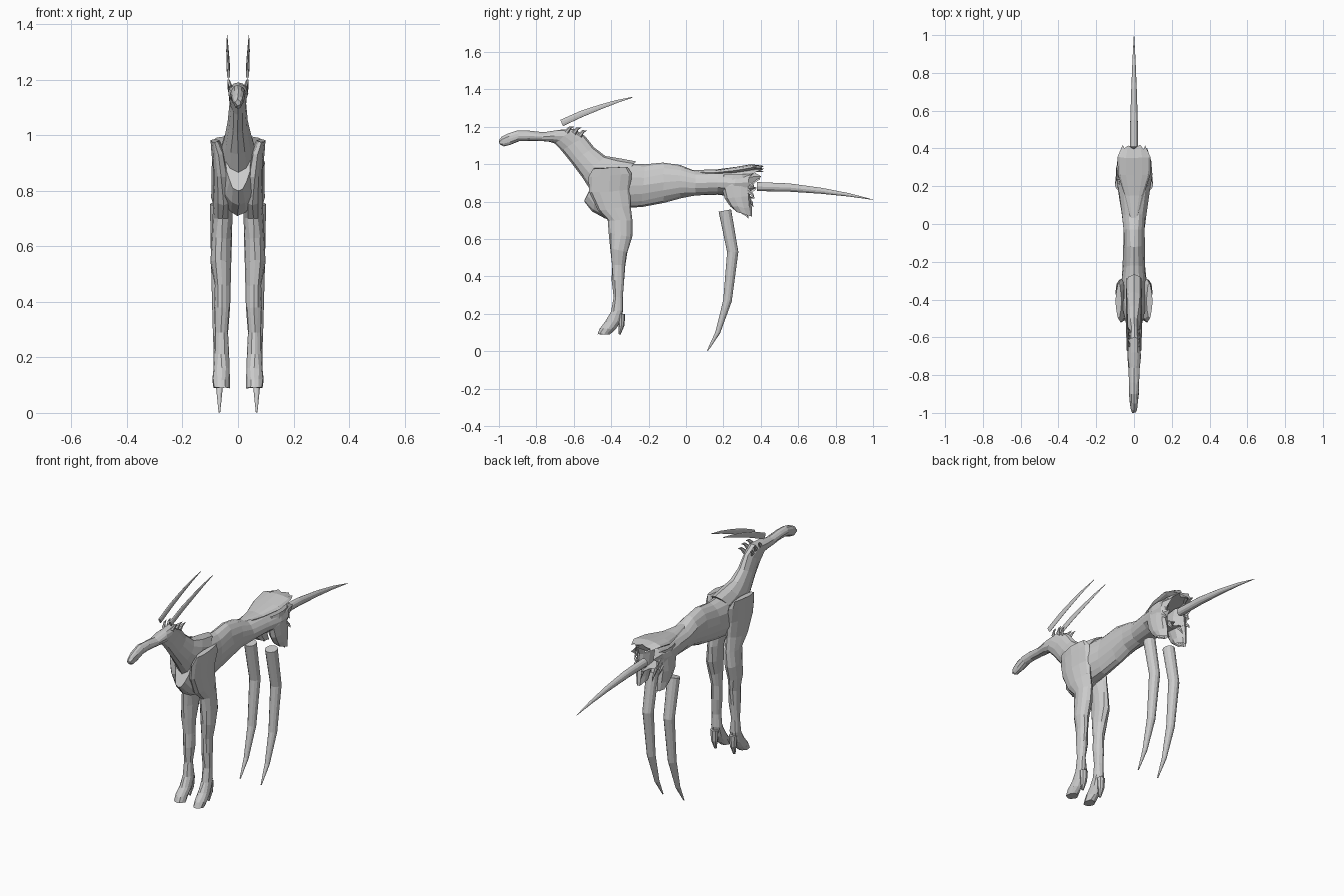
import bpy, bmesh, math, random
from mathutils import Vector

random.seed(4)


def loft(name, sections, sides=12, cap_start=True, cap_end=True, rough=0.0, ragged=None, mirror=False):
    """Each section: two opposite (y, z) points, half width in x, centre x."""
    bm = bmesh.new()
    rings = []
    for i, (ya, za, yb, zb, w, cx) in enumerate(sections):
        a, b = Vector((cx, ya, za)), Vector((cx, yb, zb))
        c, axis = (a + b) / 2, (a - b) / 2
        ring = []
        for k in range(sides):
            t = 2 * math.pi * k / sides
            p = c + axis * math.cos(t) + Vector((w * math.sin(t), 0, 0))
            p += Vector([random.uniform(-rough, rough) for _ in range(3)])
            if ragged and i == 0:
                s = ragged if k % 2 else -ragged
                p.y += s * random.uniform(0.5, 1.2)
                p.z -= abs(s) * random.uniform(0, 1)
            ring.append(bm.verts.new(p))
        rings.append(ring)
    for r, q in zip(rings, rings[1:]):
        for k in range(sides):
            n = (k + 1) % sides
            bm.faces.new((r[k], r[n], q[n], q[k]))
    if cap_start:
        bm.faces.new(rings[0][::-1])
    if cap_end:
        bm.faces.new(rings[-1])
    bmesh.ops.recalc_face_normals(bm, faces=bm.faces)
    me = bpy.data.meshes.new(name)
    bm.to_mesh(me)
    bm.free()
    ob = bpy.data.objects.new(name, me)
    bpy.context.collection.objects.link(ob)
    if mirror:
        m = ob.modifiers.new("mirror", 'MIRROR')
        m.use_mirror_merge = False
    return ob


def tube(name, path, flat=1.0, sides=10, mirror=False):
    """Tapered tube along (x, y, z, radius) points; flat scales the x radius."""
    secs = []
    for i, (x, y, z, r) in enumerate(path):
        p, q = path[max(i - 1, 0)], path[min(i + 1, len(path) - 1)]
        d = Vector((q[1] - p[1], q[2] - p[2])).normalized()
        secs.append((y - d.y * r, z + d.x * r, y + d.y * r, z - d.x * r, r * flat, x))
    return loft(name, secs, sides, mirror=mirror)


# Torso, open and torn at the rump
loft("torso", [(*s, 0) for s in [
    (.39, .985, .34, .83, .072), (.35, .985, .31, .82, .092), (.27, .97, .25, .825, .095),
    (.17, .965, .17, .835, .082), (.05, .965, .05, .83, .066), (-.03, .995, -.03, .82, .058),
    (-.12, 1.01, -.12, .795, .056), (-.22, .998, -.24, .772, .06), (-.30, 1.0, -.34, .765, .068),
    (-.38, 1.01, -.43, .71, .07), (-.42, 1.025, -.50, .745, .06), (-.43, 1.03, -.545, .80, .045)]],
    sides=16, cap_start=False, rough=.003, ragged=.025)

# Neck and head in one sweep
loft("neck_and_head", [(*s, 0) for s in [
    (-.265, 1.015, -.46, .80, .06), (-.36, 1.03, -.51, .86, .062), (-.43, 1.045, -.555, .93, .05),
    (-.49, 1.09, -.615, 1.01, .036), (-.54, 1.15, -.665, 1.075, .03), (-.60, 1.19, -.70, 1.11, .034),
    (-.68, 1.182, -.73, 1.118, .036), (-.76, 1.17, -.77, 1.122, .03), (-.84, 1.178, -.84, 1.125, .027),
    (-.90, 1.18, -.89, 1.122, .025), (-.95, 1.165, -.94, 1.103, .022), (-.985, 1.145, -.975, 1.095, .017),
    (-1.0, 1.128, -.995, 1.105, .009)]],
    sides=12, rough=.002)

# Tattered hide over the rump and haunches
loft("rump_hide", [
    (.41, .995, .40, .975, .06, 0), (.35, 1.0, .36, .965, .088, 0), (.26, .985, .26, .95, .085, 0),
    (.15, .97, .15, .94, .05, 0), (0, .97, 0, .95, .012, 0)], sides=12, rough=.002, ragged=.012)
loft("haunch_hide", [
    (.27, .745, .355, .72, .024, .062), (.235, .775, .35, .765, .03, .066), (.21, .82, .345, .83, .034, .064),
    (.19, .88, .345, .90, .034, .06), (.19, .94, .36, .95, .028, .058)],
    sides=10, cap_start=False, cap_end=False, rough=.004, mirror=True)

# Torn strips hanging at the open rump
for i, (x, y, z, l) in enumerate([(.075, .345, .92, .05), (.06, .33, .80, .07), (.035, .34, .83, .06),
                                  (.08, .345, .86, .04), (.065, .315, .75, .04)]):
    tube(f"torn_strip_{i + 1}", [(x, y - .02, z, .014), (x, y + .01, z - l * .6, .008),
                                 (x, y + .02, z - l, .001)], .5, 5, True)

# Front legs from shoulder blade to hoof
loft("front_leg", [
    (-.50, .975, -.31, .985, .014, .082), (-.52, .93, -.29, .95, .026, .07), (-.52, .85, -.30, .86, .03, .058),
    (-.47, .75, -.295, .78, .033, .054), (-.418, .70, -.285, .70, .036, .056), (-.412, .63, -.288, .61, .038, .06),
    (-.405, .55, -.315, .53, .038, .062), (-.398, .46, -.325, .46, .028, .056), (-.395, .38, -.332, .38, .028, .056),
    (-.388, .29, -.34, .29, .023, .06), (-.40, .21, -.335, .22, .028, .06), (-.43, .16, -.35, .16, .029, .06),
    (-.465, .12, -.375, .12, .03, .06), (-.475, .09, -.405, .09, .03, .06)],
    sides=12, rough=.003, mirror=True)
tube("dewclaw", [(.06, -.345, .20, .02), (.06, -.345, .14, .016), (.06, -.355, .09, .006)], 1.2, 8, True)

# Hind legs: bare curved tapering posts
tube("hind_leg", [(.067, .208, .752, .034), (.067, .25, .53, .03), (.067, .222, .27, .023),
                  (.067, .17, .10, .013), (.067, .115, .002, .003)], 1, 12, True)

# Tail
tube("tail", [(0, .38, .88, .024), (0, .55, .875, .022), (0, .72, .858, .016),
              (0, .87, .836, .009), (0, 1.0, .81, .001)], .9, 12)

# Horns, flattened blades swept back
tube("horn", [(.034, -.665, 1.22, .018), (.036, -.56, 1.268, .017), (.038, -.46, 1.305, .013),
              (.039, -.37, 1.335, .008), (.039, -.285, 1.358, .002)], .35, 10, True)

# Small torn ears
for i, (y, z) in enumerate([(-.64, 1.17), (-.60, 1.165), (-.57, 1.15)]):
    tube(f"ear_scrap_{i + 1}", [(.026, y, z, .014), (.034, y + .02, z + .025, .008),
                                (.038, y + .04, z + .03, .001)], .6, 6, True)
